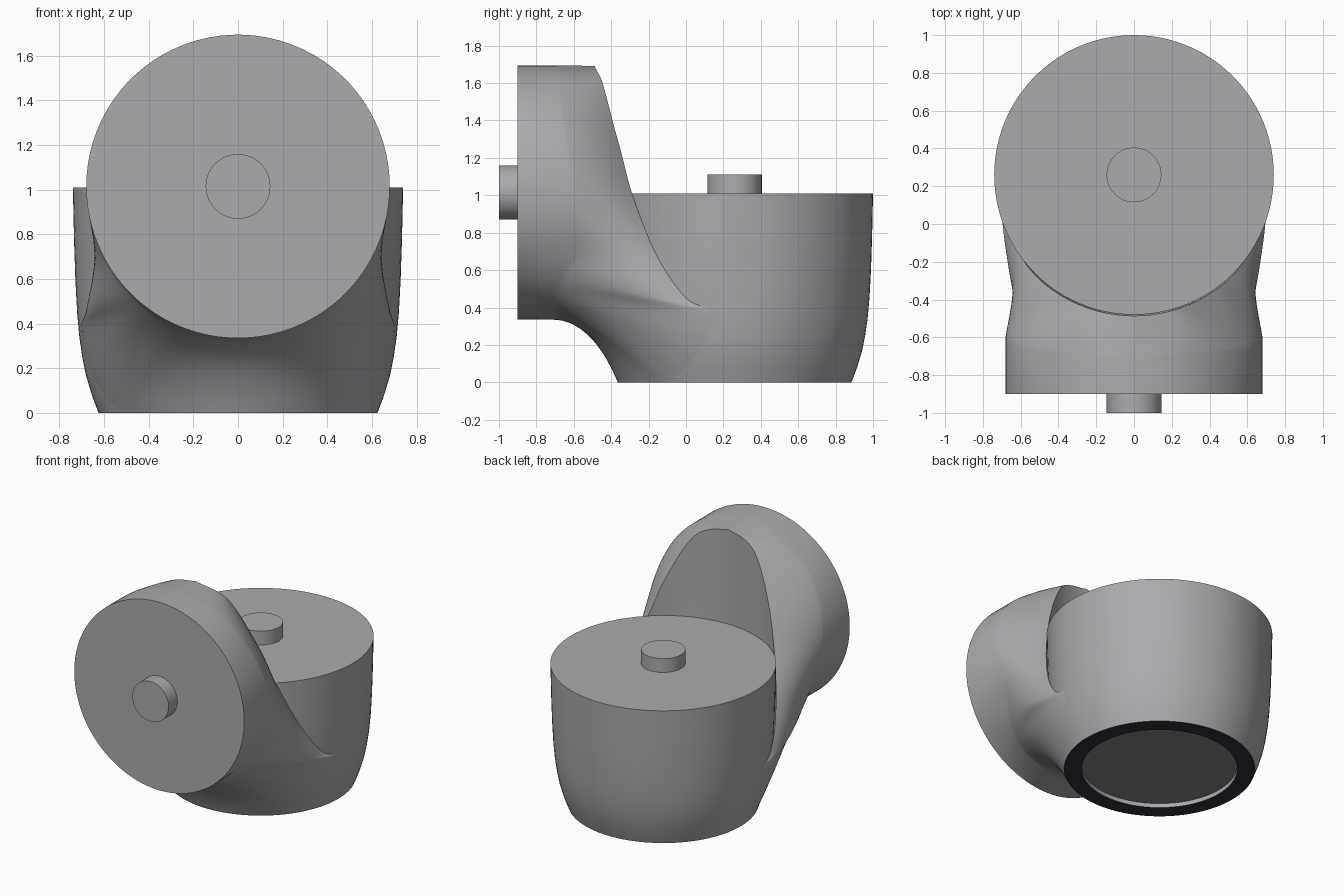
import bpy, bmesh
from math import sin, cos, radians, pi
from mathutils import Vector

if "Cube" in bpy.data.objects:
    bpy.data.objects.remove(bpy.data.objects["Cube"])

CUP_Y, DISC_Z, DISC_R = 0.26, 1.015, 0.68
# Cup wall as (radius, height)
WALL = [(0.625, 0), (0.655, 0.08), (0.682, 0.17), (0.698, 0.25), (0.711, 0.34),
        (0.721, 0.45), (0.729, 0.6), (0.735, 0.78), (0.74, 1.01)]


def material(name, c):
    m = bpy.data.materials.new(name)
    m.diffuse_color = (*c, 1)
    m.use_nodes = True
    m.node_tree.nodes["Principled BSDF"].inputs["Base Color"].default_value = m.diffuse_color
    return m


GREY = material("body_grey", (0.41, 0.41, 0.43))
DISC = material("base_disc_dark", (0.23, 0.23, 0.235))
RING = material("base_ring_black", (0.028, 0.026, 0.038))


def finish(name, bm, angle=35):
    bmesh.ops.remove_doubles(bm, verts=bm.verts, dist=0.0002)
    bmesh.ops.recalc_face_normals(bm, faces=bm.faces)
    me = bpy.data.meshes.new(name)
    bm.to_mesh(me)
    bm.free()
    for m in (GREY, DISC, RING):
        me.materials.append(m)
    ob = bpy.data.objects.new(name, me)
    bpy.context.collection.objects.link(ob)
    bpy.ops.object.select_all(action='DESELECT')
    ob.select_set(True)
    bpy.context.view_layer.objects.active = ob
    bpy.ops.object.shade_smooth_by_angle(angle=radians(angle))
    return ob


def lathe(name, profile, mats=None, n=96):
    bm = bmesh.new()
    rings = [[bm.verts.new((r * cos(2 * pi * i / n), r * sin(2 * pi * i / n), z))
              for i in range(n)] for r, z in profile]
    for k in range(len(rings) - 1):
        for i in range(n):
            j = (i + 1) % n
            f = bm.faces.new((rings[k][i], rings[k][j], rings[k + 1][j], rings[k + 1][i]))
            f.material_index = (mats or {}).get(k, 0)
    return finish(name, bm)


def cup_radius(z):
    for (r0, z0), (r1, z1) in zip(WALL, WALL[1:]):
        if z <= z1:
            return r0 + (r1 - r0) * (z - z0) / (z1 - z0)
    return WALL[-1][0]


def catmull(p, t):
    i = min(int(t), len(p) - 2)
    f = t - i
    a, b, c, d = p[max(i - 1, 0)], p[i], p[i + 1], p[min(i + 2, len(p) - 1)]
    return [0.5 * (2 * q + (r - o) * f + (2 * o - 5 * q + 4 * r - s) * f * f
                   + (3 * q - o - 3 * r + s) * f ** 3) for o, q, r, s in zip(a, b, c, d)]


# Upright cup with recessed underside
cup = lathe("cup_body", [(0, 0.03), (0.51, 0.03), (0.51, 0)] + WALL + [(0, 1.01)], {0: 1, 2: 2})
cup.location.y = CUP_Y

# Connecting pegs
PEG = [(0, 0), (0.145, 0), (0.145, 0.1), (0, 0.1)]
top_peg = lathe("top_peg", PEG, n=48)
top_peg.location = (0, CUP_Y, 1.01)
front_peg = lathe("front_peg", PEG, n=48)
front_peg.rotation_euler.x = radians(90)
front_peg.location = (0, -0.9, DISC_Z)

# Elbow arm stations: disc angle, disc depth, bend point xyz, angle around cup, end height
STATIONS = [
    (90, -0.71, 0, -0.6, 1.695, 0, 1.69),
    (60, -0.69, 0.31, -0.56, 1.61, 18, 1.61),
    (30, -0.66, 0.54, -0.5, 1.34, 33, 1.3),
    (0, -0.6, 0.65, -0.43, 1.01, 43, 1.0),
    (-25, -0.58, 0.68, -0.36, 0.7, 56, 0.67),
    (-40, -0.66, 0.715, -0.40, 0.51, 69, 0.45),
    (-50, -0.7, 0.69, -0.36, 0.39, 80, 0.37),
    (-58, -0.71, 0.61, -0.37, 0.29, 75, 0.19),
    (-67, -0.71, 0.44, -0.43, 0.27, 55, 0),
    (-79, -0.71, 0.19, -0.49, 0.31, 24, 0),
    (-90, -0.71, 0, -0.5, 0.33, 0, 0)]
SUB, COLS, ACROSS = 7, 16, 24


def arm_row(t):
    deg, sy, mx, my, mz, phi, ez = catmull(STATIONS, t)
    th, phi, ez = radians(deg), radians(max(phi, 0)), max(ez, 0)
    a = Vector((DISC_R * cos(th), sy, DISC_Z + DISC_R * sin(th)))
    m = Vector((max(mx, 0), my, mz))
    # Small clearance above the cup that fades out at the tip of the slit
    r = cup_radius(ez) + 0.006 * min(max((ez - 0.36) / 0.2, 0), 1)
    e = Vector((r * sin(phi), CUP_Y - r * cos(phi), ez))
    # Lower part leaves the disc more softly
    soft = 0.6 * min(max((-deg - 15) / 25, 0), 1)
    c1 = a.lerp(m, 2 / 3).lerp(a + Vector((0, 0.13, 0)), soft)
    c2 = e.lerp(m, 2 / 3)
    side = [Vector((0, -0.9, a.z)), Vector((a.x, -0.9, a.z))]
    for k in range(COLS + 1):
        u = k / COLS
        v = 1 - u
        side.append(a * v ** 3 + c1 * 3 * v * v * u + c2 * 3 * v * u * u + e * u ** 3)
    # Inner face follows the cup wall back to the middle
    for k in range(1, ACROSS + 1):
        p = phi * (1 - k / ACROSS)
        side.append(Vector((r * sin(p), CUP_Y - r * cos(p), ez)))
    return side


bm = bmesh.new()
total = (len(STATIONS) - 1) * SUB
rows = [arm_row(i / SUB) for i in range(total + 1)]
for s in (1, -1):
    grid = [[bm.verts.new((s * p.x, p.y, p.z)) for p in row] for row in rows]
    for g, h in zip(grid, grid[1:]):
        for k in range(len(g) - 1):
            bm.faces.new((g[k], g[k + 1], h[k + 1], h[k]))
finish("elbow_arm", bm, 40)
